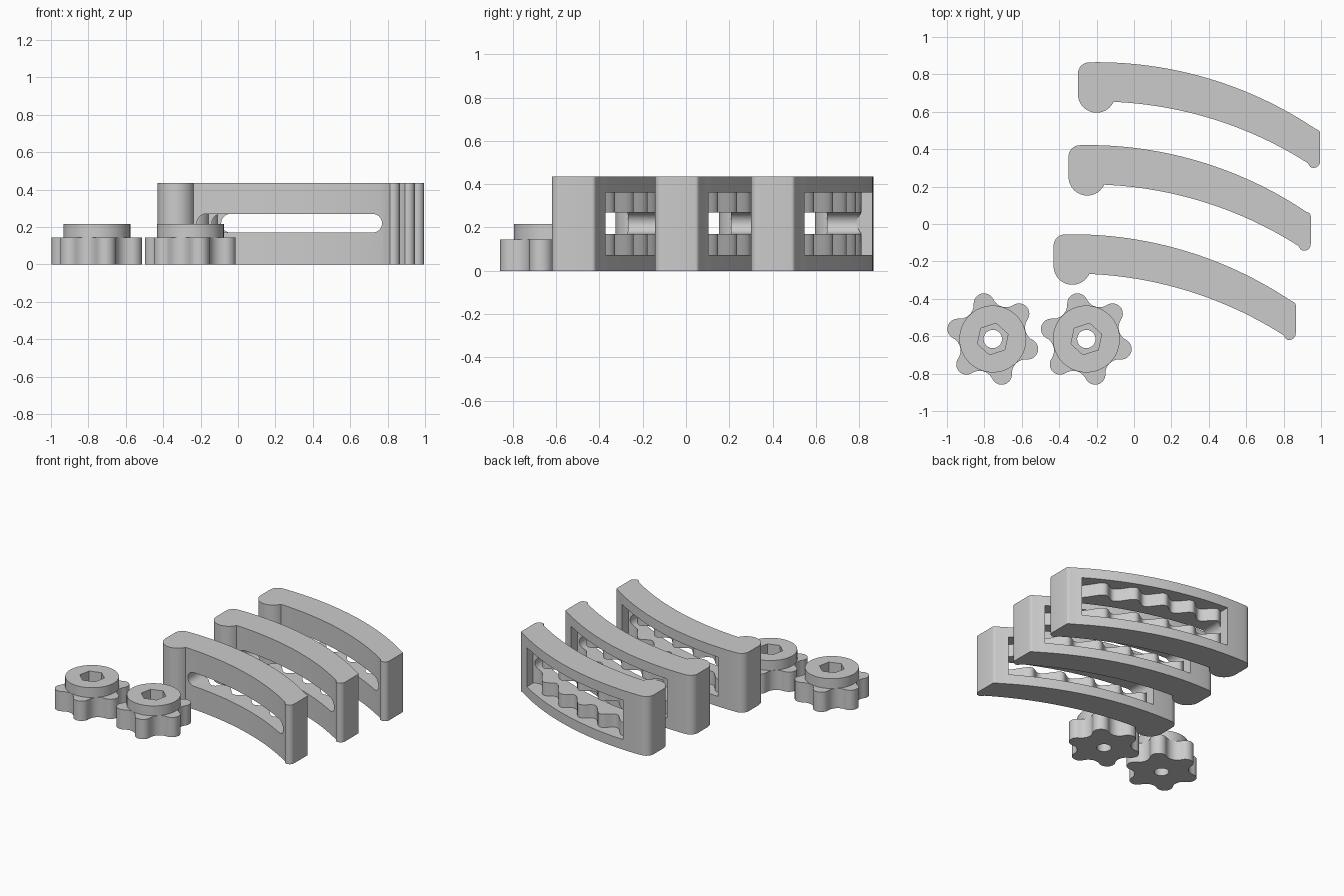
import bpy, bmesh
from math import sin, cos, pi, radians, sqrt

cube = bpy.data.objects.get("Cube")
if cube:
    bpy.data.objects.remove(cube, do_unlink=True)

grey = bpy.data.materials.new("plain grey")
grey.use_nodes = True
grey.diffuse_color = (0.6, 0.6, 0.6, 1)
grey.node_tree.nodes["Principled BSDF"].inputs["Base Color"].default_value = (0.6, 0.6, 0.6, 1)


def arc(cx, cy, r, start, end, n=12):
    """Points along a circular arc, angles in degrees."""
    angles = [radians(start + (end - start) * i / n) for i in range(n + 1)]
    return [(cx + r * cos(a), cy + r * sin(a)) for a in angles]


def span(a, b, n):
    return [a + (b - a) * i / n for i in range(n + 1)]


def prism(name, outline, low, high, axis="z"):
    """Extrude a flat outline along z, or along y for an xz outline."""
    bm = bmesh.new()
    place = (lambda u, v: (u, v, low)) if axis == "z" else (lambda u, v: (u, low, v))
    shift = (0, 0, high - low) if axis == "z" else (0, high - low, 0)
    face = bm.faces.new([bm.verts.new(place(u, v)) for u, v in outline])
    new = bmesh.ops.extrude_face_region(bm, geom=[face])["geom"]
    bmesh.ops.translate(bm, vec=shift, verts=[g for g in new if isinstance(g, bmesh.types.BMVert)])
    bmesh.ops.recalc_face_normals(bm, faces=bm.faces)
    mesh = bpy.data.meshes.new(name)
    bm.to_mesh(mesh)
    bm.free()
    mesh.materials.append(grey)
    obj = bpy.data.objects.new(name, mesh)
    bpy.context.collection.objects.link(obj)
    return obj


def combine(obj, tool, operation="DIFFERENCE"):
    """Apply a boolean and throw the tool away."""
    mod = obj.modifiers.new("cut", "BOOLEAN")
    mod.operation, mod.solver, mod.object = operation, "EXACT", tool
    bpy.context.view_layer.update()
    result = bpy.data.meshes.new_from_object(obj.evaluated_get(bpy.context.evaluated_depsgraph_get()))
    obj.modifiers.clear()
    obj.data = result
    bpy.data.objects.remove(tool, do_unlink=True)


def finish(obj):
    bpy.ops.object.select_all(action="DESELECT")
    obj.select_set(True)
    bpy.context.view_layer.objects.active = obj
    bpy.ops.object.shade_smooth_by_angle(angle=radians(30))


def bow(x, base):
    """Curved long side of an arm."""
    return base + sqrt(2.1 ** 2 - (x + 0.2) ** 2) - 2.1


def rack(x):
    """Wavy floor of the rear pocket."""
    return bow(x, 0.865) - 0.085 + 0.035 * cos(2 * pi * (x + 0.05) / 0.2)


# Curved arm with a hooked end, toothed rear pocket and through slot
arm_outline = (arc(-0.24, 0.804, 0.06, 90, 180, 8)
               + arc(-0.2, 0.695, 0.1, 180, 336, 20)
               + [(x, bow(x, 0.655)) for x in span(-0.1, 0.93, 28)]
               + arc(0.96, 0.335, 0.035, -120, 0, 8)
               + arc(0.975, 0.485, 0.02, 0, 55, 4)
               + [(x, bow(x, 0.865)) for x in span(0.97, -0.2, 28)])
arm = prism("arm_back", arm_outline, 0, 0.435)

left, right = -0.09, 0.91
pocket_outline = [(x, rack(x)) for x in span(left, right, 80)] + [(right, 1.1), (left, 1.1)]
combine(arm, prism("pocket_cutter", pocket_outline, 0.073, 0.362))

slot_outline = arc(0.85, 0.22, 0.05, -90, 90) + arc(-0.04, 0.22, 0.05, 90, 270)
combine(arm, prism("slot_cutter", slot_outline, 0, 1.2, axis="y"))
finish(arm)

for name, dx, dy in (("arm_middle", -0.05, -0.443), ("arm_front", -0.13, -0.92)):
    copy = bpy.data.objects.new(name, arm.data)
    copy.location = (dx, dy, 0)
    bpy.context.collection.objects.link(copy)

# Six-lobed knob with a round collar, hexagonal recess and bolt hole
lobes = []
for k in range(6):
    turn = 44 + 60 * k
    a, b = radians(turn), radians(turn + 30)
    lobes += arc(0.195 * cos(a), 0.195 * sin(a), 0.055, turn - 78.6, turn + 78.6, 14)
    lobes += arc(0.255 * cos(b), 0.255 * sin(b), 0.075, turn + 258.6, turn + 161.4, 10)[1:-1]
knob = prism("knob_left", lobes, 0, 0.145)
combine(knob, prism("collar", arc(0, 0, 0.179, 0, 360, 64)[:-1], 0.1, 0.217), "UNION")
combine(knob, prism("hex_cutter", arc(0, 0, 0.086, 18, 378, 6)[:-1], 0.12, 0.3))
combine(knob, prism("hole_cutter", arc(0, 0, 0.049, 0, 360, 32)[:-1], -0.1, 0.3))
finish(knob)
knob.name = "knob_outer"
knob.location = (-0.755, -0.615, 0)

second = bpy.data.objects.new("knob_inner", knob.data)
second.location = (-0.255, -0.615, 0)
bpy.context.collection.objects.link(second)
